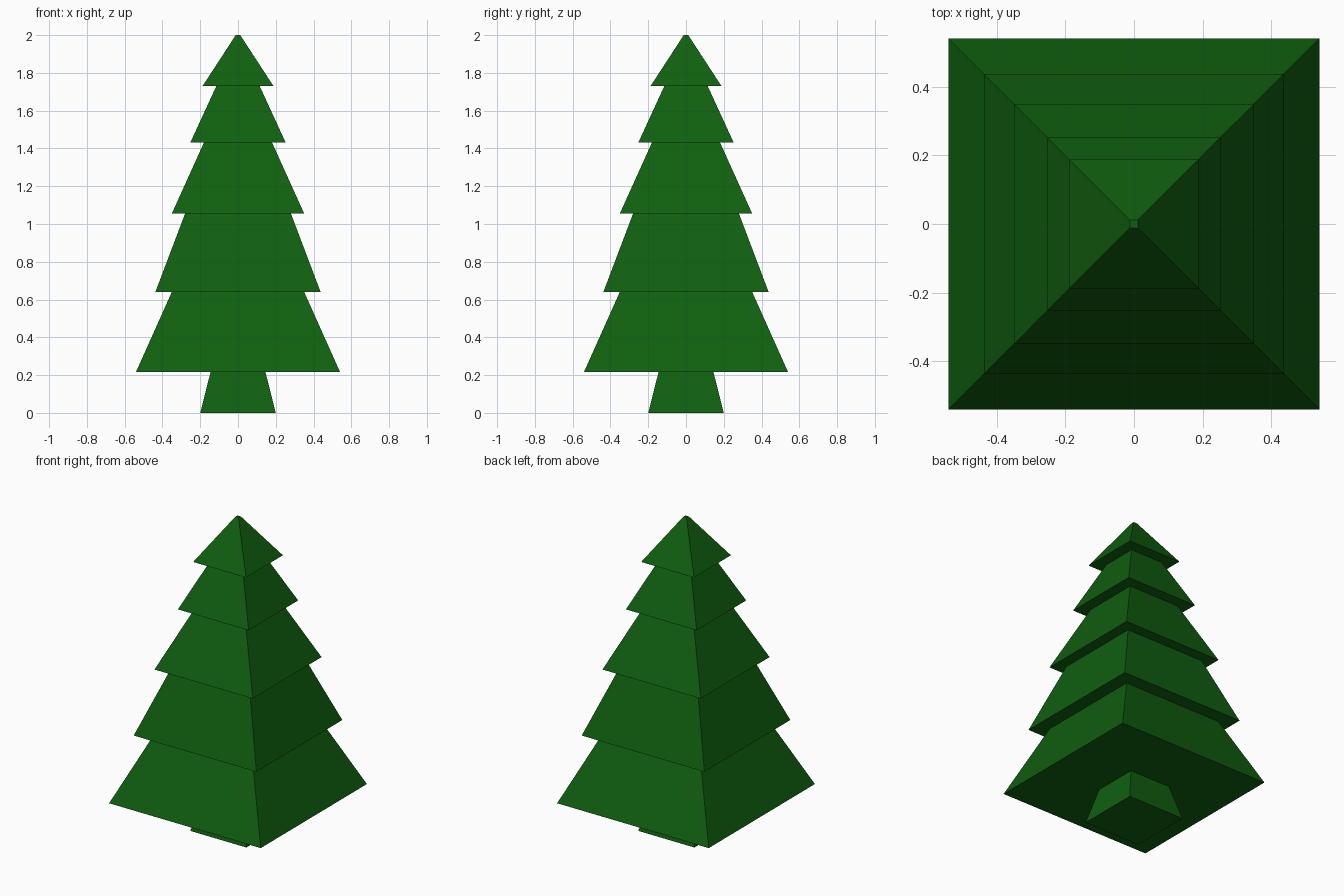
import bpy
import bmesh

cube = bpy.data.objects.get("Cube")
if cube:
    bpy.data.objects.remove(cube, do_unlink=True)

# One flat green for the whole tree
GREEN = (0.005, 0.115, 0.005, 1.0)
green = bpy.data.materials.new("pine green")
green.use_nodes = True
green.diffuse_color = GREEN
green.node_tree.nodes["Principled BSDF"].inputs["Base Color"].default_value = GREEN


def square_loft(name, profile, cap_bottom=False, cap_top=False):
    """Skin a stack of square rings given as (half width, height), bottom to top."""
    bm = bmesh.new()
    rings = [[bm.verts.new((sx * w, sy * w, z))
              for sx, sy in ((-1, -1), (1, -1), (1, 1), (-1, 1))]
             for w, z in profile]
    for low, high in zip(rings, rings[1:]):
        for i in range(4):
            j = (i + 1) % 4
            bm.faces.new((low[i], low[j], high[j], high[i]))
    if cap_bottom:
        bm.faces.new(rings[0][::-1])
    if cap_top:
        bm.faces.new(rings[-1])
    mesh = bpy.data.meshes.new(name)
    bm.to_mesh(mesh)
    bm.free()
    mesh.materials.append(green)
    obj = bpy.data.objects.new(name, mesh)
    bpy.context.collection.objects.link(obj)
    return obj


# Tapered trunk, open where it meets the foliage
TRUNK_TOP = (0.145, 0.217)
square_loft("trunk", [(0.20, 0.0), TRUNK_TOP], cap_bottom=True)

# Foliage tiers: (bottom half width, bottom height, top half width, top height)
tiers = [
    (0.54, 0.217, 0.35, 0.641),
    (0.437, 0.641, 0.28, 1.056),
    (0.35, 1.056, 0.18, 1.432),
    (0.252, 1.432, 0.115, 1.73),
    (0.188, 1.73, 0.012, 2.0),
]

# Tiers form one continuous shell with flat undersides and a tiny flat tip
outline = [TRUNK_TOP]
for bottom_w, bottom_z, top_w, top_z in tiers:
    outline += [(bottom_w, bottom_z), (top_w, top_z)]
square_loft("foliage", outline, cap_top=True)
